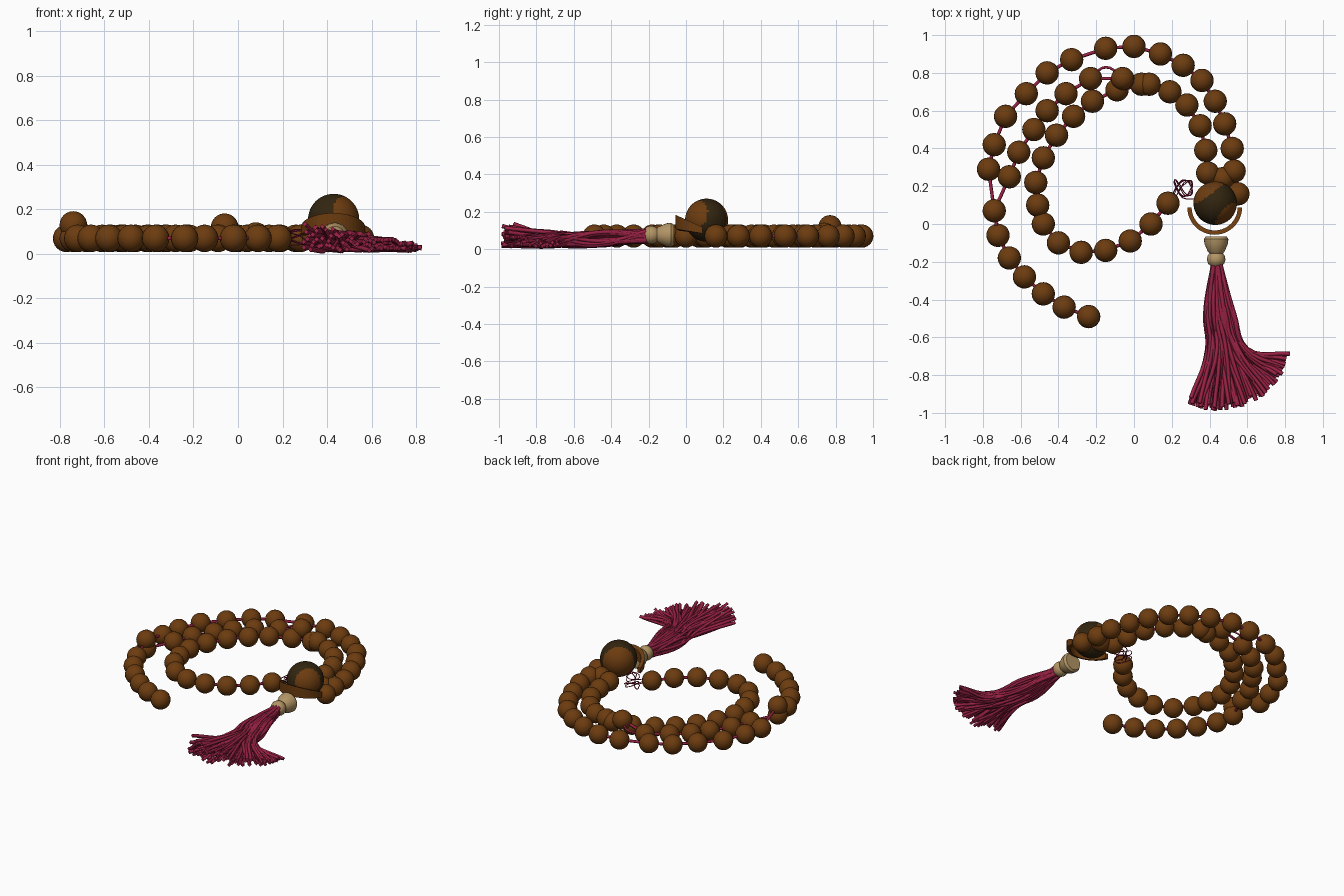
import bpy, bmesh, math, random
from mathutils import Vector

random.seed(4)
if "Cube" in bpy.data.objects:
    bpy.data.objects.remove(bpy.data.objects["Cube"])


def material(name, rgb):
    mat = bpy.data.materials.new(name)
    mat.use_nodes = True
    mat.diffuse_color = (*rgb, 1)
    mat.node_tree.nodes["Principled BSDF"].inputs["Base Color"].default_value = (*rgb, 1)
    return mat


brown = material("brown wood", (0.15, 0.045, 0.005))
dark = material("dark wood grain", (0.032, 0.018, 0.005))
tan = material("pale wood", (0.45, 0.30, 0.13))
crimson = material("crimson thread", (0.33, 0.016, 0.06))


def link(name, mesh, *mats, smooth=False):
    obj = bpy.data.objects.new(name, mesh)
    bpy.context.collection.objects.link(obj)
    for mat in mats:
        if mat.name not in mesh.materials:
            mesh.materials.append(mat)
    if smooth:
        mesh.shade_smooth()
    return obj


def ball(name, radius, segments, rings):
    mesh = bpy.data.meshes.new(name)
    bm = bmesh.new()
    bmesh.ops.create_uvsphere(bm, u_segments=segments, v_segments=rings, radius=radius)
    bm.to_mesh(mesh)
    bm.free()
    return mesh


def threads(name, paths, radius, mat, curved=True, sides=0):
    """Tubes along paths, turned into one mesh."""
    curve = bpy.data.curves.new(name, "CURVE")
    curve.dimensions = "3D"
    curve.bevel_depth = radius
    curve.bevel_resolution = sides
    curve.resolution_u = 5
    curve.use_fill_caps = True
    for path in paths:
        spline = curve.splines.new("BEZIER")
        spline.bezier_points.add(len(path) - 1)
        for point, co in zip(spline.bezier_points, path):
            point.co = co
            kind = "AUTO" if curved else "VECTOR"
            point.handle_left_type = point.handle_right_type = kind
    temp = bpy.data.objects.new(name + "_path", curve)
    bpy.context.collection.objects.link(temp)
    bpy.context.view_layer.update()
    depsgraph = bpy.context.evaluated_depsgraph_get()
    mesh = bpy.data.meshes.new_from_object(temp.evaluated_get(depsgraph))
    bpy.data.objects.remove(temp)
    mesh.materials.clear()
    return link(name, mesh, mat)


# Bead centres in hundredths: x, y and, where a bead rides higher, z
outer = [(-24, -49), (-37, -44), (-48, -37), (-58, -28), (-66, -18), (-72, -6),
         (-74, 7, 13), (-77, 29), (-74, 42), (-68, 57), (-57, 69), (-46, 80),
         (-33, 87), (-15, 93), (0, 94), (14, 90), (26, 84), (36, 76), (43, 65),
         (48, 53), (52, 40), (53, 28), (55, 16)]
middle = [(-74, 7, 7), (-66, 25), (-61, 38), (-53, 50), (-46, 60), (-36, 69),
          (-23, 77), (-6, 77, 12), (4, 74)]
inner = [(18, 11), (9, 0), (-2, -9), (-15, -14), (-28, -15), (-40, -10), (-48, 0),
         (-51, 10), (-52, 22), (-48, 35), (-41, 47), (-32, 57), (-22, 65),
         (-9, 71), (8, 74, 8), (19, 70), (28, 63), (35, 52), (38, 39), (39, 27),
         (47, 24)]

bead_mesh = ball("bead", 0.062, 20, 12)
for strand, row in (("outer", outer), ("middle", middle), ("inner", inner)):
    centres = [Vector((*p, 7)[:3] if len(p) == 2 else p) / 100 for p in row]
    for i, centre in enumerate(centres):
        bead = link(f"{strand}_bead_{i + 1}", bead_mesh, brown, smooth=True)
        bead.location = centre
    threads(f"{strand}_cord", [centres], 0.009, crimson, curved=False, sides=1)

# Loose bow of cord between two middle beads
threads("cord_slack", [[(-.23, .77, .08), (-.15, .83, .09), (-.06, .77, .12)]], 0.007, crimson)

# Large head bead with patches of dark grain
head_centre = Vector((0.43, 0.11, 0.155))
head_mesh = ball("head_bead", 0.115, 48, 32)
head = link("head_bead", head_mesh, brown, dark, smooth=True)
head.location = head_centre
light_patches = [(Vector((0.7, -0.65, 0.3)).normalized(), 0.72),
                 (Vector((-0.55, 0.8, 0.1)).normalized(), 0.55)]
for face in head_mesh.polygons:
    n = face.center.normalized()
    face.material_index = int(all(n.dot(d) < limit for d, limit in light_patches))

# Tilted half collar hugging the front of the head bead
bm = bmesh.new()
sections = []
for i in range(25):
    u = i / 24
    a = math.pi * (1 + u)
    bulge = math.sin(math.pi * u)
    section = []
    for r, lift in ((0.122, 0), (0.145, 0), (0.145, 1), (0.122, 1)):
        y = 0.088 + r * math.sin(a)
        top = 0.185 - 0.45 * (y + 0.06)
        z = top - (1 - lift) * (0.035 + 0.04 * bulge)
        section.append(bm.verts.new((0.427 + r * math.cos(a), y, z)))
    sections.append(section)
for s, t in zip(sections, sections[1:]):
    for k in range(4):
        bm.faces.new((s[k], s[k - 1], t[k - 1], t[k]))
bm.faces.new(sections[0])
bm.faces.new(sections[-1][::-1])
bmesh.ops.recalc_face_normals(bm, faces=bm.faces)
collar_mesh = bpy.data.meshes.new("collar")
bm.to_mesh(collar_mesh)
bm.free()
link("collar", collar_mesh, brown)

# Pale cup and small bead above the tassel, turned around the y axis
profile = [(-.065, 0), (-.065, .055), (-.08, .065), (-.105, .062), (-.145, .045),
           (-.155, .036), (-.17, .046), (-.19, .049), (-.21, .043), (-.225, .025), (-.225, 0)]
bm = bmesh.new()
verts = [bm.verts.new((r, y, 0)) for y, r in profile]
edges = [bm.edges.new(pair) for pair in zip(verts, verts[1:])]
bmesh.ops.spin(bm, geom=verts + edges, cent=(0, 0, 0), axis=(0, 1, 0),
               angle=math.tau, steps=24, use_merge=True)
bmesh.ops.remove_doubles(bm, verts=bm.verts, dist=0.0005)
bmesh.ops.recalc_face_normals(bm, faces=bm.faces)
cup_mesh = bpy.data.meshes.new("tassel_cup")
bm.to_mesh(cup_mesh)
bm.free()
cup = link("tassel_cup", cup_mesh, tan)
cup.location = (0.435, 0, 0.076)
bpy.context.view_layer.objects.active = cup
cup.select_set(True)
bpy.ops.object.shade_smooth_by_angle(angle=math.radians(40))

# Tassel: strands leave the cup in a bundle and fan out to an arc of tips
strands = []
count = 90
for i in range(count):
    t = (i + random.random()) / count
    a = math.radians(-115 + 103 * t ** 1.15)
    reach = random.uniform(0.35, 0.39)
    jitter = random.uniform(-0.02, 0.02)
    strands.append([
        (0.42 + 0.035 * t, -0.2, random.uniform(0.04, 0.1)),
        (0.385 + 0.14 * t + jitter, -0.48, random.uniform(0.018, 0.09)),
        (0.395 + 0.2 * t + jitter, -0.66, random.uniform(0.018, 0.09 - 0.03 * t)),
        (0.45 + reach * math.cos(a), -0.6 + reach * math.sin(a),
         random.uniform(0.015, 0.145 - 0.11 * t))])
threads("tassel", strands, 0.0115, crimson)

# Tangle of fine thread beside the head bead
curls = [(0.26 + 0.045 * math.sin(0.9 * k), 0.19 + 0.045 * math.sin(1.37 * k + 1),
          0.075 + 0.035 * math.sin(0.53 * k)) for k in range(26)]
threads("loose_thread", [[(0.18, 0.11, 0.07)] + curls + [(0.38, 0.13, 0.1)]], 0.003, crimson)
